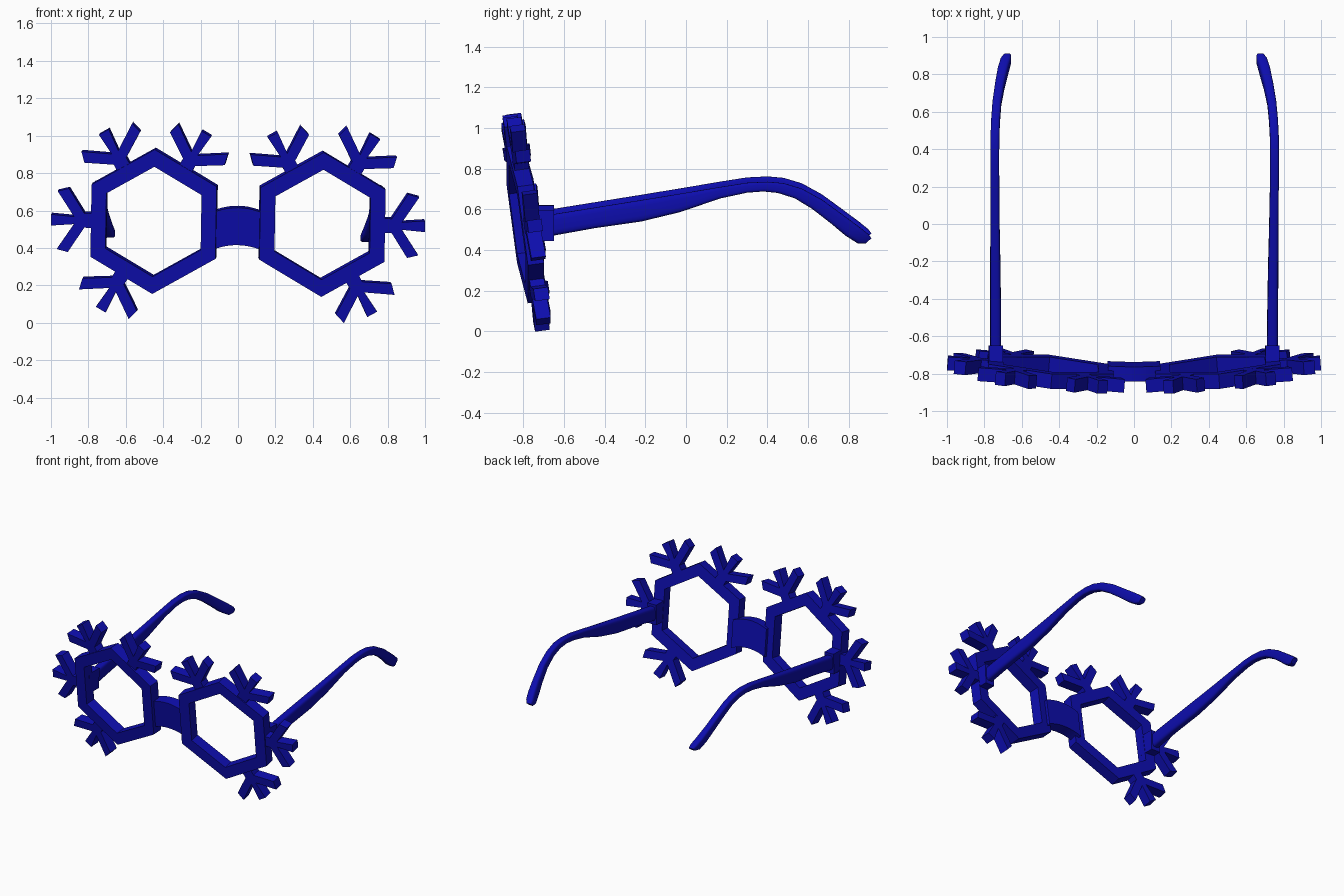
import bpy, bmesh, math
from mathutils import Matrix, Vector

if "Cube" in bpy.data.objects:
    bpy.data.objects.remove(bpy.data.objects["Cube"])

blue = bpy.data.materials.new("deep blue")
blue.diffuse_color = (0.004, 0.004, 0.42, 1)
blue.use_nodes = True
blue.node_tree.nodes["Principled BSDF"].inputs["Base Color"].default_value = blue.diffuse_color

# The whole pair sits with a very slight roll to one side
PIVOT = Vector((0, 0, 0.53))
ROLL = (Matrix.Translation(PIVOT) @ Matrix.Rotation(0.0175, 4, 'Y')
        @ Matrix.Translation(-PIVOT))
CX, CZ = 0.452, 0.532          # centre of the right lens


def finish(name, bm, mirror=False, smooth=False):
    """Make the object(s); mirrored parts become a left and right object."""
    bmesh.ops.recalc_face_normals(bm, faces=bm.faces)
    for side in ((1, -1) if mirror else (1,)):
        part = bm.copy()
        if side < 0:
            bmesh.ops.scale(part, vec=(-1, 1, 1), verts=part.verts)
            bmesh.ops.reverse_faces(part, faces=part.faces)
        part.transform(ROLL)
        label = name if not mirror else ("right_" if side > 0 else "left_") + name
        me = bpy.data.meshes.new(label)
        part.to_mesh(me)
        part.free()
        me.materials.append(blue)
        ob = bpy.data.objects.new(label, me)
        bpy.context.collection.objects.link(ob)
        if smooth:
            bpy.ops.object.select_all(action='DESELECT')
            ob.select_set(True)
            bpy.context.view_layer.objects.active = ob
            bpy.ops.object.shade_smooth_by_angle(angle=math.radians(40))
    bm.free()


def on_front(x, z, wrap=0.08, y0=-0.91):
    """Point on the tilted front plane (leans forward, wraps back outwards)."""
    return Vector((x, y0 + wrap * (x - 0.3) - 0.134 * (z - 1.04), z))


def slab(bm, outline, depth, **plane):
    """Thicken a flat outline backwards from the front plane."""
    n = Vector((-plane.get("wrap", 0.08), 1, 0.134)).normalized() * depth
    f = [bm.verts.new(on_front(x, z, **plane)) for x, z in outline]
    b = [bm.verts.new(v.co + n) for v in f]
    bm.faces.new(f)
    bm.faces.new(b[::-1])
    for i in range(len(f)):
        j = (i + 1) % len(f)
        bm.faces.new((f[i], b[i], b[j], f[j]))


# Hexagonal lens rims
bm = bmesh.new()
n = Vector((-0.08, 1, 0.134)).normalized() * 0.08
rings = []
for r, back in ((0.386, 0), (0.386, 1), (0.294, 1), (0.294, 0)):
    rings.append([bm.verts.new(on_front(CX + r * math.cos(a), CZ + r * math.sin(a)) + n * back)
                  for a in (math.radians(30 + 60 * k) for k in range(6))])
for k in range(4):
    p, q = rings[k], rings[(k + 1) % 4]
    for i in range(6):
        j = (i + 1) % 6
        bm.faces.new((p[i], p[j], q[j], q[i]))
finish("lens_rim", bm, mirror=True)

# Three-pronged snowflake arms around each rim
half = [(0.30, 0.04), (0.37, 0.038), (0.455, 0.17), (0.515, 0.155), (0.425, 0.02), (0.548, 0.03)]
arm = half + [(u, -v) for u, v in reversed(half)]
bm = bmesh.new()
for deg in (0, 60, 120, -60):
    c, s = math.cos(math.radians(deg)), math.sin(math.radians(deg))
    slab(bm, [(CX + u * c - v * s, CZ + u * s + v * c) for u, v in arm], 0.072, y0=-0.902)
finish("snowflake_arms", bm, mirror=True)

# Arched nose bridge
xs = [-0.14 + 0.28 * i / 10 for i in range(11)]
arch = [(x, 0.03 * (1 - (x / 0.14) ** 2)) for x in xs]
bm = bmesh.new()
slab(bm, [(x, 0.385 + h) for x, h in arch] + [(x, 0.585 + h) for x, h in reversed(arch)],
     0.08, wrap=0, y0=-0.90)
finish("nose_bridge", bm, smooth=True)

# Hinge blocks behind the rims
bm = bmesh.new()
bmesh.ops.create_cube(bm, size=1, matrix=Matrix.Translation((0.74, -0.71, 0.532))
                      @ Matrix.Diagonal((0.075, 0.12, 0.15, 1)))
finish("hinge", bm, mirror=True)

# Temples: rounded section swept back and hooked down behind the ear
# (y top, z top, y bottom, z bottom, x centre, width)
stations = [
    (-0.70, 0.582, -0.70, 0.475, 0.740, 0.060),
    (-0.45, 0.622, -0.45, 0.520, 0.741, 0.058),
    (-0.22, 0.659, -0.22, 0.553, 0.743, 0.055),
    (-0.03, 0.690, -0.03, 0.599, 0.745, 0.050),
    (0.16, 0.722, 0.17, 0.667, 0.747, 0.048),
    (0.30, 0.744, 0.30, 0.695, 0.748, 0.048),
    (0.40, 0.749, 0.38, 0.701, 0.748, 0.048),
    (0.48, 0.742, 0.45, 0.694, 0.747, 0.048),
    (0.57, 0.715, 0.535, 0.667, 0.743, 0.048),
    (0.67, 0.660, 0.62, 0.615, 0.735, 0.048),
    (0.77, 0.587, 0.71, 0.545, 0.718, 0.052),
    (0.85, 0.528, 0.785, 0.482, 0.700, 0.058),
    (0.895, 0.492, 0.845, 0.444, 0.685, 0.058),
    (0.912, 0.470, 0.882, 0.444, 0.677, 0.040),
]
bm = bmesh.new()
loops = []
for yt, zt, yb, zb, x, w in stations:
    top, bot = Vector((x, yt, zt)), Vector((x, yb, zb))
    ring = []
    for k in range(16):
        a = 2 * math.pi * (k + 0.5) / 16
        c, s = math.cos(a), math.sin(a)
        u = math.copysign(abs(c) ** 0.5, c) * w / 2
        v = math.copysign(abs(s) ** 0.5, s) / 2
        ring.append(bm.verts.new((top + bot) / 2 + (top - bot) * v + Vector((u, 0, 0))))
    loops.append(ring)
for p, q in zip(loops, loops[1:]):
    for i in range(16):
        j = (i + 1) % 16
        bm.faces.new((p[i], p[j], q[j], q[i]))
bm.faces.new(loops[0])
bm.faces.new(loops[-1])
finish("temple", bm, mirror=True, smooth=True)
